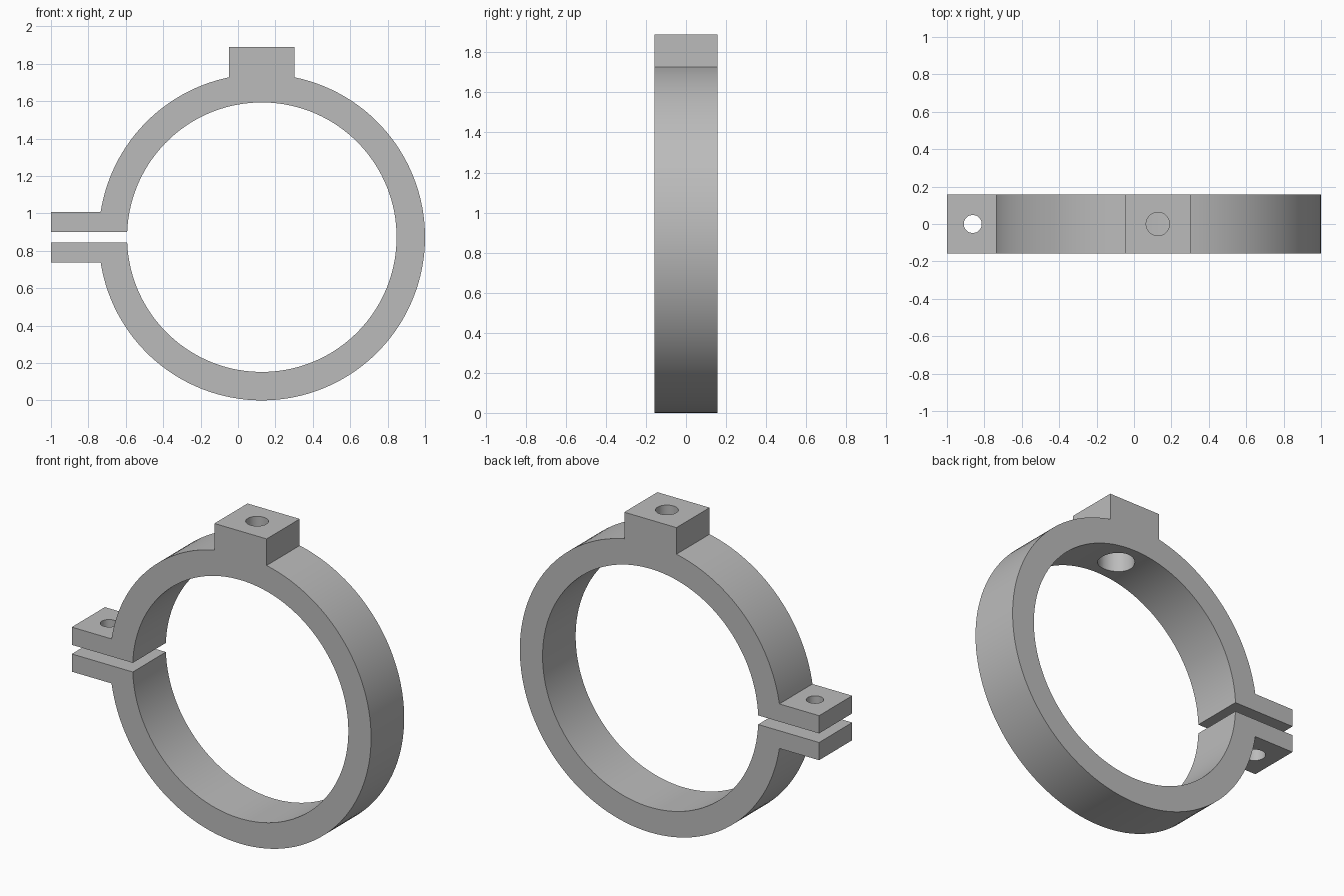
import bpy, bmesh
from math import asin, cos, sin, pi

cube = bpy.data.objects.get("Cube")
if cube:
    bpy.data.objects.remove(cube, do_unlink=True)

CX, CZ = 0.1275, 0.8725            # ring centre
R_OUT, R_IN = 0.8725, 0.7205
HALF_DEPTH = 0.158
SLOT, TAB = 0.0275, 0.1345         # half heights of the slot and of the tab pair
BOSS, BOSS_TOP = 0.1745, 1.888     # boss half width and top height
TAB_HOLE_X = -0.862


def arc(r, start, end, n):
    return [(CX + r * cos(start + (end - start) * i / n),
             CZ + r * sin(start + (end - start) * i / n)) for i in range(n + 1)]


# Open ring outline with the boss on top and two clamping tabs
tab_a = pi - asin(TAB / R_OUT)
slot_a = pi - asin(SLOT / R_IN)
boss_a = asin(BOSS / R_OUT)
outline = [(-1, CZ + SLOT), (-1, CZ + TAB)]
outline += arc(R_OUT, tab_a, pi / 2 + boss_a, 28)
outline += [(CX - BOSS, BOSS_TOP), (CX + BOSS, BOSS_TOP)]
outline += arc(R_OUT, pi / 2 - boss_a, -tab_a, 92)
outline += [(-1, CZ - TAB), (-1, CZ - SLOT)]
outline += arc(R_IN, -slot_a, slot_a, 128)

bm = bmesh.new()
face = bm.faces.new([bm.verts.new((x, -HALF_DEPTH, z)) for x, z in outline])
ext = bmesh.ops.extrude_face_region(bm, geom=[face])
moved = [v for v in ext["geom"] if isinstance(v, bmesh.types.BMVert)]
bmesh.ops.translate(bm, verts=moved, vec=(0, 2 * HALF_DEPTH, 0))
bmesh.ops.recalc_face_normals(bm, faces=bm.faces)
mesh = bpy.data.meshes.new("clamp_ring")
bm.to_mesh(mesh)
bm.free()
clamp = bpy.data.objects.new("clamp_ring", mesh)
bpy.context.collection.objects.link(clamp)

# Grey metal
mat = bpy.data.materials.new("grey_metal")
mat.use_nodes = True
grey = (0.5, 0.5, 0.5, 1)
mat.diffuse_color = grey
mat.node_tree.nodes["Principled BSDF"].inputs["Base Color"].default_value = grey
mesh.materials.append(mat)


def drill(name, x, radius, z0, z1):
    bpy.ops.mesh.primitive_cylinder_add(vertices=48, radius=radius, depth=z1 - z0,
                                        location=(x, 0, (z0 + z1) / 2))
    cutter = bpy.context.object
    cutter.name = name
    cutter.hide_render = True
    cutter.data.materials.append(mat)
    mod = clamp.modifiers.new(name, 'BOOLEAN')
    mod.operation = 'DIFFERENCE'
    mod.solver = 'EXACT'
    mod.object = cutter
    return cutter


# Bolt holes in the tabs, boss hole with a wider recess from inside the ring
cutters = [
    drill("upper_tab_hole", TAB_HOLE_X, 0.048, CZ, 1.1),
    drill("lower_tab_hole", TAB_HOLE_X, 0.06, 0.65, CZ),
    drill("boss_recess", CX, 0.102, 1.45, 1.76),
    drill("boss_hole", CX, 0.0625, 1.5, 2.0),
]

# Bake the holes and discard the cutters
bpy.context.view_layer.update()
graph = bpy.context.evaluated_depsgraph_get()
baked = bpy.data.meshes.new_from_object(clamp.evaluated_get(graph))
clamp.modifiers.clear()
clamp.data = baked
for cutter in cutters:
    bpy.data.objects.remove(cutter, do_unlink=True)

bpy.ops.object.select_all(action='DESELECT')
clamp.select_set(True)
bpy.context.view_layer.objects.active = clamp
bpy.ops.object.shade_smooth_by_angle(angle=pi / 6)
